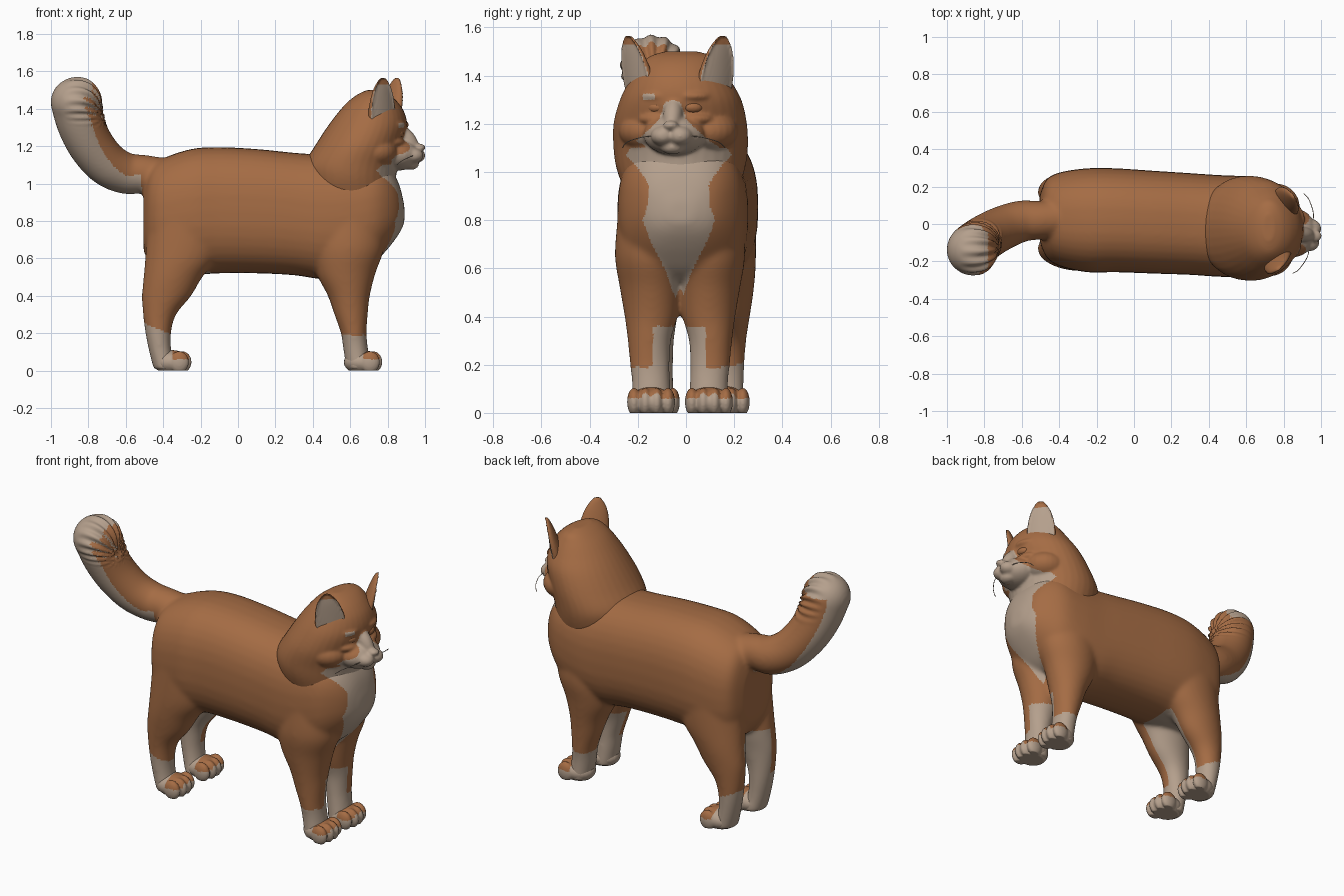
import bpy, bmesh, math
from mathutils import Vector, Matrix

if "Cube" in bpy.data.objects:
    bpy.data.objects.remove(bpy.data.objects["Cube"])


def material(name, rgb):
    m = bpy.data.materials.new(name)
    m.diffuse_color = (*rgb, 1)
    m.use_nodes = True
    m.node_tree.nodes["Principled BSDF"].inputs["Base Color"].default_value = m.diffuse_color
    return m


MATS = [material("ginger fur", (0.375, 0.15, 0.058)), material("cream grey fur", (0.46, 0.35, 0.265))]


def lerp_table(t, table):
    for (a, p), (b, q) in zip(table, table[1:]):
        if a <= t <= b:
            return p + (q - p) * (t - a) / (b - a)
    return 0


def spline(rows, n=5):
    """Catmull-Rom interpolation of rows of numbers."""
    out = []
    for i in range(len(rows) - 1):
        p0, p1, p2, p3 = (rows[min(max(j, 0), len(rows) - 1)] for j in range(i - 1, i + 3))
        for k in range(n):
            t = k / n
            out.append([0.5 * (2 * b + (c - a) * t + (2 * a - 5 * b + 4 * c - d) * t * t
                               + (3 * b - a - 3 * c + d) * t ** 3) for a, b, c, d in zip(p0, p1, p2, p3)])
    return out + [list(rows[-1])]


def loft(bm, rings, e=2.0, seg=36):
    """Skin closed rings given as (centre, u, v)."""
    sp = lambda x: math.copysign(abs(x) ** (2 / e), x)
    prev = first = None
    for c, u, v in rings:
        angs = [2 * math.pi * i / seg for i in range(seg)]
        cur = [bm.verts.new(Vector(c) + Vector(u) * sp(math.cos(a)) + Vector(v) * sp(math.sin(a))) for a in angs]
        if prev:
            for i in range(seg):
                j = (i + 1) % seg
                bm.faces.new((prev[i], prev[j], cur[j], cur[i]))
        first, prev = first or cur, cur
    bm.faces.new(first[::-1])
    bm.faces.new(prev)


def upright(bm, rows, e=2.0):
    """Loft of level slices: z, x min, x max, y centre, y half width."""
    loft(bm, [((((a + b) / 2), y, z), ((b - a) / 2, 0, 0), (0, h, 0)) for z, a, b, y, h in spline(rows)], e)


def ball(bm, c, r, yaw=0, pitch=0):
    m = (Matrix.Translation(c) @ Matrix.Rotation(yaw, 4, 'Z') @ Matrix.Rotation(pitch, 4, 'Y')
         @ Matrix.Diagonal((*r, 1)))
    bmesh.ops.create_uvsphere(bm, u_segments=24, v_segments=16, radius=1, matrix=m)


def finish(name, bm, voxel, smooth, rule, shape=None):
    """Fuse the pieces, relax them, then colour faces by a rule."""
    bmesh.ops.recalc_face_normals(bm, faces=bm.faces)
    me = bpy.data.meshes.new(name)
    bm.to_mesh(me)
    bm.free()
    ob = bpy.data.objects.new(name, me)
    bpy.context.collection.objects.link(ob)
    r = ob.modifiers.new("fuse", 'REMESH')
    r.mode, r.voxel_size = 'VOXEL', voxel
    s = ob.modifiers.new("relax", 'SMOOTH')
    s.factor, s.iterations = 0.5, smooth
    me = bpy.data.meshes.new_from_object(ob.evaluated_get(bpy.context.evaluated_depsgraph_get()))
    ob.modifiers.clear()
    ob.data = me
    moves = [shape(v.co.copy(), v.normal.copy()) if shape else v.co.copy() for v in me.vertices]
    for v, co in zip(me.vertices, moves):
        co.z = max(co.z, 0)
        v.co = co
    me.materials.clear()
    for m in MATS:
        me.materials.append(m)
    for p in me.polygons:
        p.use_smooth = True
        p.material_index = int(bool(rule(p.center, p.normal)))
    return ob


# ---- colour rules ----
BIB = [(.44, 0), (.6, .06), (.72, .12), (.8, .15), (.87, .125), (.95, .125), (1.03, .18), (1.07, .22), (1.1, .2),
       (1.13, .15), (1.18, .095), (1.22, .055), (1.27, .04), (1.29, .03), (1.3, 0)]


def bib(p, n):
    if p.x > .84 and abs(p.y + .155) < .025 and 1.3 < p.z < 1.325:      # pale brow spot
        return True
    low = p.z < 1.1
    return p.x > (.66 if low else .82) and n.x > -.1 and abs(p.y + (.03 if low else .055)) < lerp_table(p.z, BIB)


def coat(p, n):
    if p.x < -.515 and p.z > .9:                     # tail underside and tip
        k = min(max((-.5 - p.x) / .35, 0), 1)
        tip = p.z > 1.47 and p.x < -.78
        return tip or -.7 * n.x - .5 * n.y - .7 * (1 - k) * n.z > .5 - .5 * k
    if p.x > .3:                                     # front socks and chest
        return p.z < .19 or (p.z < .36 and abs(p.y + .025) < .11) or bib(p, n)
    return p.x < -.15 and (p.z < .22 - .4 * (p.x + .42) or (p.z < .53 and abs(p.y - .02) < .13))


# ---- body: trunk, legs, tail ----
bm = bmesh.new()
trunk = [(-.505, .03, .12, .64, .98), (-.47, .03, .205, .57, 1.08), (-.4, .025, .25, .51, 1.135),
         (-.25, .02, .278, .51, 1.185), (-.1, .02, .278, .52, 1.195), (.1, .01, .275, .52, 1.185),
         (.3, 0, .272, .51, 1.165), (.45, -.01, .272, .49, 1.155), (.6, -.015, .27, .51, 1.15),
         (.72, -.018, .255, .57, 1.15), (.8, -.02, .21, .65, 1.1), (.86, -.02, .14, .73, 1.0), (.89, -.02, .05, .79, .88)]
loft(bm, [((x, y, (a + b) / 2), (0, h, 0), (0, 0, (b - a) / 2)) for x, y, h, a, b in spline(trunk)], 2.5)
front = [(.005, .58, .71, .118, .085), (.12, .562, .695, .12, .08), (.2, .55, .688, .125, .083), (.3, .515, .694, .127, .09),
         (.4, .48, .705, .12, .11), (.52, .42, .735, .12, .13), (.65, .4, .78, .125, .145), (.8, .42, .78, .125, .135)]
hind = [(.005, -.45, -.33, .14, .08), (.1, -.475, -.355, .145, .074), (.2, -.495, -.358, .148, .075), (.3, -.508, -.33, .15, .08),
        (.4, -.514, -.25, .15, .095), (.5, -.505, -.19, .145, .115), (.62, -.495, -.1, .14, .13), (.8, -.48, -.05, .14, .13)]
for s in (-1, 1):
    upright(bm, [(z, a, b, -.025 + s * y, h) for z, a, b, y, h in front])
    upright(bm, [(z, a, b, .02 + s * y, h) for z, a, b, y, h in hind])
tail = spline([(-.36, .03, 1.03, .1), (-.5, .02, 1.05, .103), (-.6, .015, 1.055, .111), (-.7, -.02, 1.105, .118),
               (-.785, -.065, 1.205, .123), (-.84, -.105, 1.32, .128), (-.868, -.135, 1.435, .134)])
rings = []
for i, row in enumerate(tail):
    a, b = tail[max(i - 1, 0)], tail[min(i + 1, len(tail) - 1)]
    t = (Vector(b[:3]) - Vector(a[:3])).normalized()
    u = t.cross(Vector((0, 1, 0))).normalized()
    rings.append((row[:3], u * row[3], t.cross(u) * row[3]))
loft(bm, rings)
ball(bm, (-.868, -.138, 1.435), (.135, .136, .133))


def tail_ridges(p, n):
    if p.x < -.6 and p.z > 1.3:
        w = min(1, (p.z - 1.3) / .08) * max(0, min(1, n.x + .5))
        p += n * .009 * w * math.sin(20 * math.atan2(p.z - 1.36, p.y + .13))
    return p


finish("cat_body", bm, .0095, 24, coat, tail_ridges)

# ---- head: neck and skull fused with muzzle, nose, brows, cheeks and lids (turned slightly) ----
YAW = math.radians(-8)


def on_face(f, l, z):
    return Vector((.66, -.02, z)) + Matrix.Rotation(YAW, 3, 'Z') @ Vector((f, l, 0))


bm = bmesh.new()
skull = [(.93, .37, .85, -.02, .24), (1.02, .35, .845, -.022, .268), (1.1, .35, .855, -.022, .279), (1.2, .41, .88, -.024, .277),
         (1.3, .475, .905, -.022, .252), (1.38, .535, .89, -.025, .21), (1.44, .59, .85, -.025, .17),
         (1.48, .645, .8, -.02, .13), (1.5, .69, .75, -.02, .07)]
upright(bm, skull)
ball(bm, on_face(.2, 0, 1.155), (.115, .13, .085), YAW)
ball(bm, on_face(.315, 0, 1.193), (.032, .032, .02), YAW)
ball(bm, on_face(.265, 0, 1.103), (.045, .05, .03), YAW)
ball(bm, on_face(.245, 0, 1.24), (.045, .04, .09), YAW, math.radians(-38))
for s in (-1, 1):
    ball(bm, on_face(.28, .036 * s, 1.15), (.06, .052, .042), YAW)
    ball(bm, on_face(.192, .085 * s, 1.315), (.05, .075, .026), YAW + s * .4)
    ball(bm, on_face(.18, .085 * s, 1.22), (.06, .08, .03), YAW + s * .4)
    ball(bm, on_face(.08, .125 * s, 1.17), (.13, .125, .09), YAW)
finish("head", bm, .007, 10, bib)

# ---- eyes ----
for s, side in ((-1, "near"), (1, "far")):
    bm = bmesh.new()
    ball(bm, on_face(.207, .08 * s, 1.268), (.029, .042, .025), YAW + s * .4)
    finish("eye_" + side, bm, .005, 1, lambda p, n: False)

# ---- ears, hollow and pale on the inside ----
for side, a, b, ang in (("near", (.765, -.175, 1.29), (.775, -.24, 1.565), -50), ("far", (.8, .105, 1.29), (.85, .152, 1.565), 36)):
    f = Vector((math.cos(math.radians(ang)), math.sin(math.radians(ang)), 0))
    g = Vector((-f.y, f.x, 0))
    prof = [(0, .08, .05), (.25, .087, .046), (.5, .082, .038), (.75, .064, .028), (.92, .037, .018), (1, .016, .01)]
    bm = bmesh.new()
    loft(bm, [(Vector(a).lerp(Vector(b), t), g * w, f * d) for t, w, d in spline(prof)])
    finish("ear_" + side, bm, .007, 3, lambda p, n: n.dot(f) > .5 and p.z < 1.53,
           lambda p, n: p - f * .02 * max(0, n.dot(f) - .6) / .4)

# ---- paws with four toes ----
for name, tip, c, off in (("front_paw", .77, -.025, .12), ("hind_paw", -.25, .02, .145)):
    for s, side in ((-1, "near"), (1, "far")):
        bm = bmesh.new()
        y = c + s * off
        ball(bm, (tip - .105, y, .045), (.1, .088, .065))
        for k in (-1.5, -.5, .5, 1.5):
            ball(bm, (tip - .05 - .014 * (abs(k) > 1), y + k * .047, .046), (.052, .029, .058))
        finish(f"{name}_{side}", bm, .006, 5, lambda p, n: not (p.z > .06 and tip - .1 < p.x < tip - .012 and n.z > .1))

# ---- whiskers ----
for s, side in ((-1, "near"), (1, "far")):
    cu = bpy.data.curves.new("whisker_" + side, 'CURVE')
    cu.dimensions, cu.bevel_depth, cu.bevel_resolution = '3D', .002, 1
    sp = cu.splines.new('POLY')
    pts = spline([(.29, .05, 1.15), (.285, .12, 1.145), (.25, .19, 1.125), (.22, .215, 1.1)], 4)
    sp.points.add(len(pts) - 1)
    for q, (x, y, z) in zip(sp.points, pts):
        q.co = (*on_face(x, s * y, z), 1)
    cu.materials.append(MATS[1])
    bpy.context.collection.objects.link(bpy.data.objects.new("whisker_" + side, cu))
